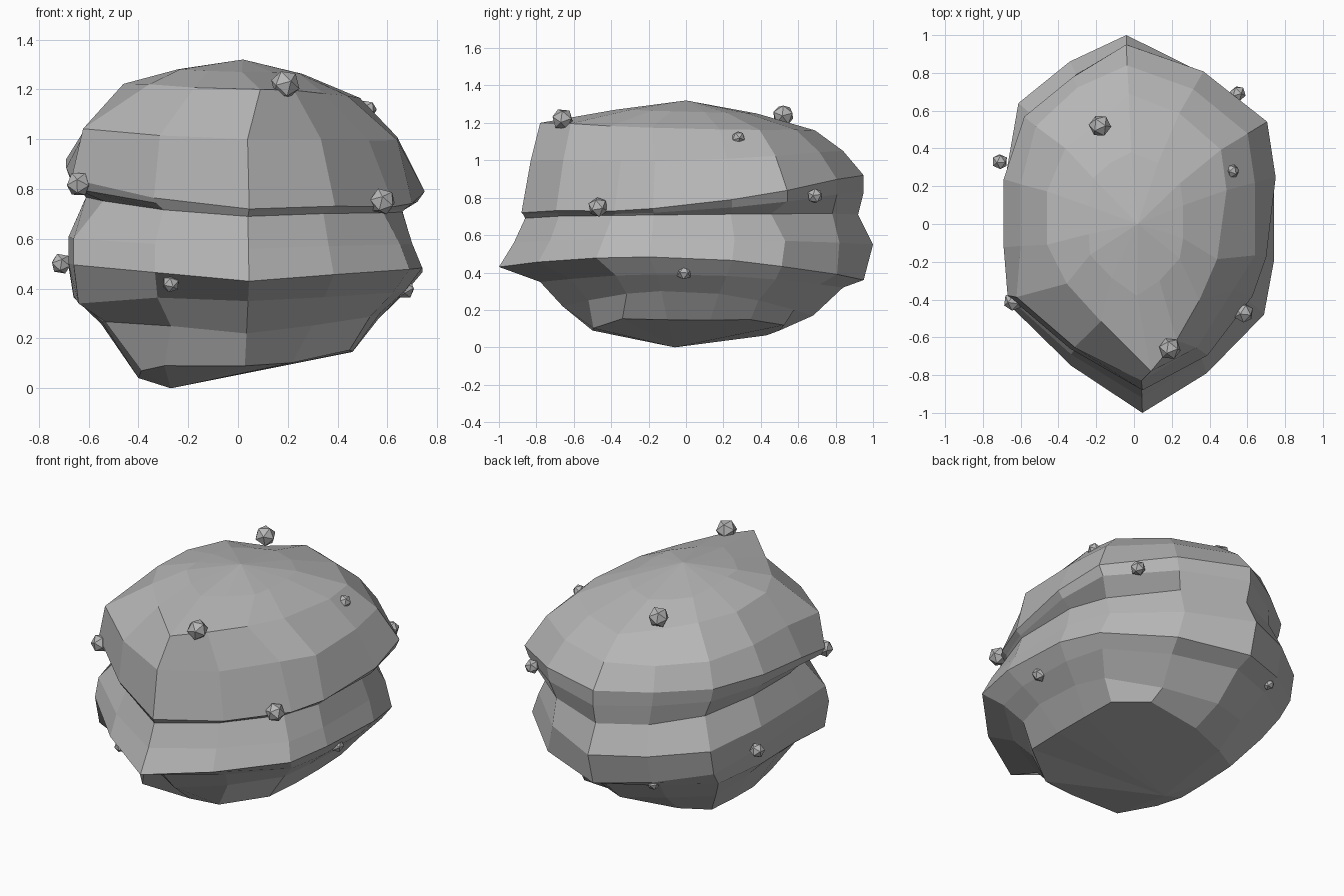
import bpy
import bmesh
import random
from mathutils import Vector, Euler

random.seed(4)
cube = bpy.data.objects.get("Cube")
if cube:
    bpy.data.objects.remove(cube, do_unlink=True)

# Single stone grey
stone = bpy.data.materials.new("stone_grey")
stone.use_nodes = True
colour = (0.47, 0.47, 0.47, 1)
stone.diffuse_color = colour
shader = next(n for n in stone.node_tree.nodes if n.type == 'BSDF_PRINCIPLED')
shader.inputs["Base Color"].default_value = colour
shader.inputs["Roughness"].default_value = 0.9


def add_object(name, bm):
    """Turn a bmesh into a flat-shaded stone object."""
    bmesh.ops.recalc_face_normals(bm, faces=bm.faces)
    mesh = bpy.data.meshes.new(name)
    bm.to_mesh(mesh)
    bm.free()
    mesh.materials.append(stone)
    obj = bpy.data.objects.new(name, mesh)
    bpy.context.collection.objects.link(obj)
    return obj


# Plan outline in unit space, counter-clockwise from the front ridge
OUTLINE = [(.06, -1), (.52, -.79), (.93, -.48), (1, -.2), (1, .26), (.94, .57),
           (.49, .85), (-.06, 1), (-.5, .86), (-.9, .64), (-1, .25),
           (-1, -.14), (-.97, -.43), (-.49, -.75)]

# Each layer: reach to left side, right side, front, back (-x, +x, -y, +y), then
# the height at those same four sides
LAYERS = {
    "crown": (.24, .26, .38, .38, 1.28, 1.26, 1.27, 1.25),
    "shoulder": (.46, .49, .78, .69, 1.22, 1.17, 1.2, 1.16),
    "upper_wall": (.6, .64, .83, .84, 1.06, 1.0, 1.0, 1.05),
    "upper_lip": (.69, .75, .88, .95, .9, .76, .72, .92),
    "lip_base": (.67, .72, .87, .95, .84, .73, .71, .83),
    "groove": (.61, .66, .86, .92, .77, .71, .69, .71),
    "middle_wall": (.68, .7, .92, 1, .61, .58, .56, .55),
    "middle_lip": (.68, .74, 1, .95, .5, .48, .43, .36),
    "under_lip": (.66, .67, .78, .84, .37, .39, .35, .32),
    "lower_wall": (.55, .57, .66, .68, .27, .3, .22, .17),
    "base": (.4, .46, .5, .5, .04, .15, .09, .09),
}

# Chipped or bulging corners: layer -> {corner: offset}
LIP_CHIPS = {2: (-.07, .04, 0), 3: (-.05, 0, 0), 8: (.02, -.04, 0),
             9: (.04, -.04, 0)}
CHIPS = {
    "shoulder": {0: (.06, 0, 0), 1: (-.03, 0, 0), 2: (-.11, -.03, 0),
                 3: (-.05, -.03, 0), 8: (.05, -.05, 0), 9: (.05, -.04, .02),
                 12: (.09, .02, 0), 13: (.05, .07, 0)},
    "upper_wall": {2: (-.07, .05, 0), 9: (.02, -.02, 0),
                   12: (-.04, -.03, 0), 13: (-.02, -.03, 0)},
    "upper_lip": LIP_CHIPS,
    "lip_base": LIP_CHIPS,
    "groove": {2: (-.03, .02, 0), 5: (-.04, -.07, 0), 9: (.03, -.03, 0),
               12: (.05, .03, 0)},
    "middle_wall": {5: (-.04, -.04, 0), 6: (-.02, -.03, 0)},
    "middle_lip": {5: (-.02, -.03, 0)},
    "under_lip": {12: (0, -.08, -.03)},
    "lower_wall": {9: (-.03, .03, 0)},
    "base": {1: (-.02, -.1, 0), 2: (.02, -.1, .02), 5: (.02, .06, .02),
             6: (.09, .1, .02), 8: (-.05, 0, -.02), 9: (-.05, .02, 0),
             12: (0, -.05, .02), 13: (-.1, -.12, .01)},
}


def layer_point(name, i):
    """Place one outline corner on a tilted layer."""
    left, right, front, back, z_left, z_right, z_front, z_back = LAYERS[name]
    u, v = OUTLINE[i]
    x = u * (right if u > 0 else left)
    y = v * (back if v > 0 else front)
    # Height follows a parabola from front to back through the side height
    side = z_left + (z_right - z_left) * (u + 1) / 2
    tilt = (z_back - z_front) / 2
    bend = (z_back + z_front) / 2 - side
    point = Vector((x, y, side + tilt * v + bend * v * v))
    return point + Vector(CHIPS.get(name, {}).get(i, (0, 0, 0)))


# Layered boulder: stacked rings closed by a fan at the top and the bottom
bm = bmesh.new()
count = len(OUTLINE)
rings = [[bm.verts.new(layer_point(name, i)) for i in range(count)]
         for name in LAYERS]
peak = bm.verts.new((.02, 0, 1.32))
foot = bm.verts.new((-.27, -.06, 0))
for i in range(count):
    j = (i + 1) % count
    for upper, lower in zip(rings, rings[1:]):
        bm.faces.new((upper[i], lower[i], lower[j], upper[j]))
    bm.faces.new((peak, rings[0][i], rings[0][j]))
    bm.faces.new((foot, rings[-1][j], rings[-1][i]))
add_object("layered_boulder", bm)

# Small pebbles stuck to the surface: position and radius
PEBBLES = [(.19, -.66, 1.22, .06), (-.18, .52, 1.24, .06),
           (.58, -.47, .75, .055), (.52, .28, 1.12, .038),
           (-.64, -.41, .82, .052), (-.71, .33, .5, .043),
           (.55, .69, .81, .043), (-.27, -.74, .42, .036),
           (.67, -.01, .4, .042), (-.32, .77, .36, .034)]
for n, (x, y, z, radius) in enumerate(PEBBLES, 1):
    bm = bmesh.new()
    bmesh.ops.create_icosphere(bm, subdivisions=1, radius=radius)
    pebble = add_object(f"pebble_{n}", bm)
    pebble.location = (x, y, z)
    pebble.rotation_euler = Euler([random.uniform(0, 3) for _ in range(3)])
